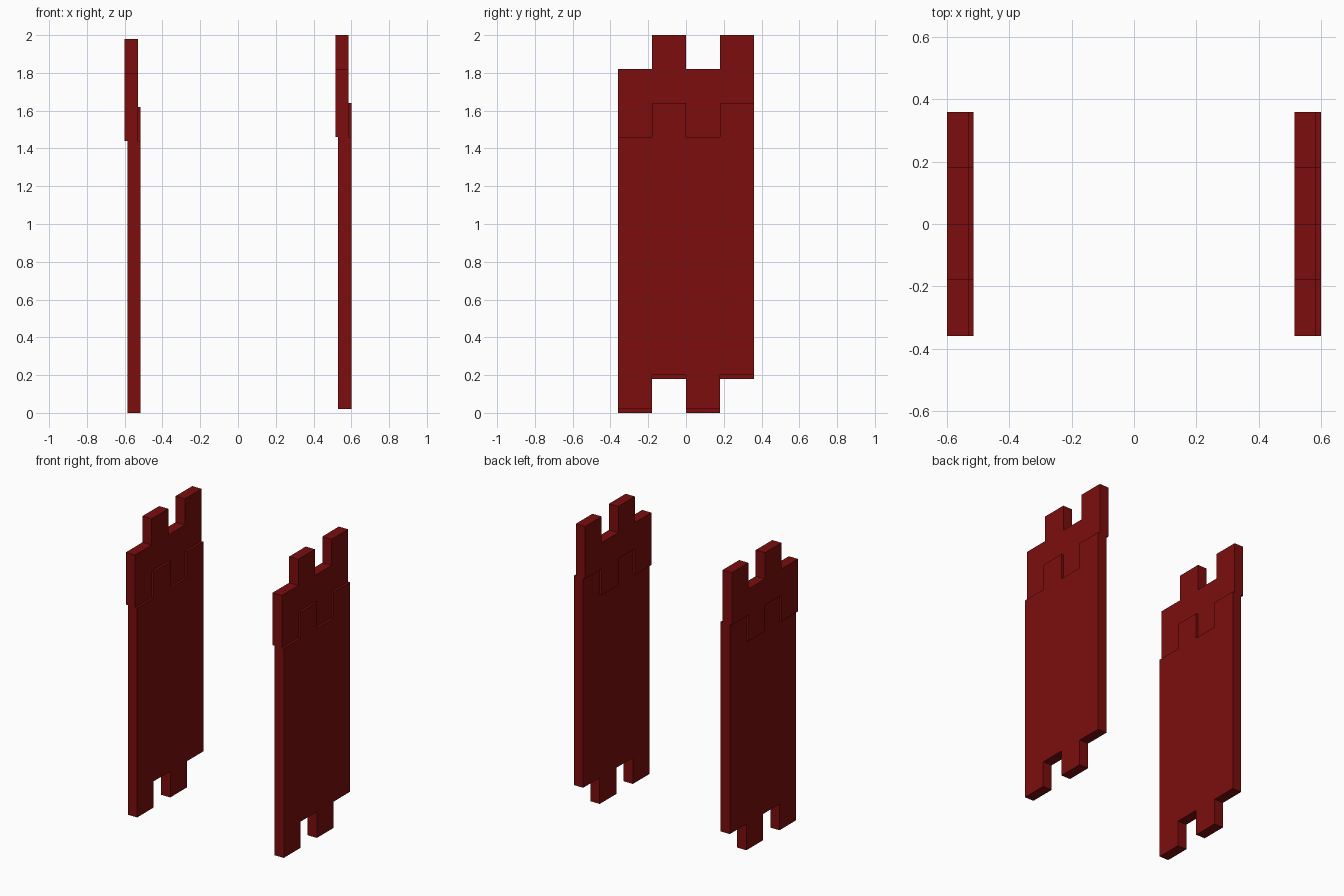
import bpy
import bmesh

if "Cube" in bpy.data.objects:
    bpy.data.objects.remove(bpy.data.objects["Cube"])

COL = 0.18      # width of one tab column
STEP = 0.18     # height of one tab
THICK = 0.07

red = bpy.data.materials.new("dark_red")
red.diffuse_color = (0.2, 0.004, 0.004, 1)
red.use_nodes = True
red.node_tree.nodes["Principled BSDF"].inputs["Base Color"].default_value = red.diffuse_color


def stepped_edge(z):
    """Low, high, low, high edge running from -y to +y."""
    pts = []
    for i in range(4):
        y = (i - 2) * COL
        h = z + STEP * (i % 2)
        pts += [(y, h), (y + COL, h)]
    return pts


def stepped_slab(name, x, z_bottom, z_top):
    """Slab whose bottom and top edges follow the same tab pattern."""
    outline = stepped_edge(z_bottom) + stepped_edge(z_top)[::-1]
    bm = bmesh.new()
    face = bm.faces.new([bm.verts.new((x, y, z)) for y, z in outline])
    ext = bmesh.ops.extrude_face_region(bm, geom=[face])
    verts = [v for v in ext["geom"] if isinstance(v, bmesh.types.BMVert)]
    bmesh.ops.translate(bm, verts=verts, vec=(THICK, 0, 0))
    bmesh.ops.recalc_face_normals(bm, faces=bm.faces[:])
    mesh = bpy.data.meshes.new(name)
    bm.to_mesh(mesh)
    bm.free()
    mesh.materials.append(red)
    obj = bpy.data.objects.new(name, mesh)
    bpy.context.collection.objects.link(obj)


# Two panels, each a long lower slab with an interlocking, slightly offset top
for side, x, z in (("left", -0.60, 0.0), ("right", 0.515, 0.02)):
    stepped_slab(side + "_lower_panel", x + 0.015, z, z + 1.44)
    stepped_slab(side + "_upper_panel", x, z + 1.44, z + 1.80)
